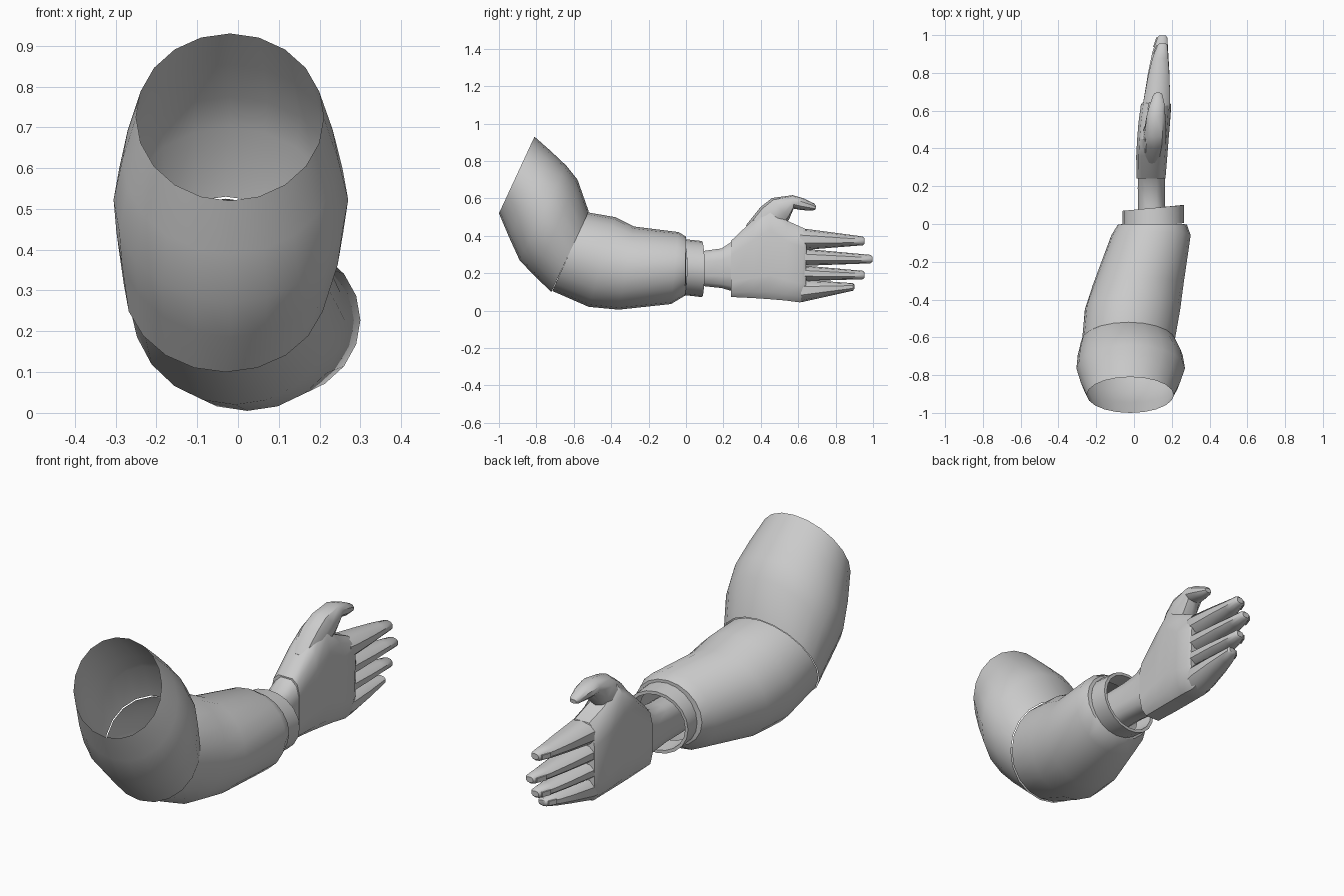
import bpy, bmesh, math
from mathutils import Vector

grey = bpy.data.materials.new("light_grey")
grey.diffuse_color = (0.6, 0.6, 0.6, 1)


def loft(name, rings, n=18, power=1.0, caps=True, angle=40):
    """Skin of rings; a ring is (top yz, bottom yz, left x, right x, skew)."""
    bm = bmesh.new()
    loops = []
    for top, bot, x0, x1, *skew in rings:
        s = skew[0] if skew else 0
        mid = Vector(((x0 + x1) / 2, (top[0] + bot[0]) / 2, (top[1] + bot[1]) / 2))
        u = Vector(((x1 - x0) / 2, s, 0))
        v = Vector((0, (top[0] - bot[0]) / 2, (top[1] - bot[1]) / 2))
        loop = []
        for i in range(n):
            a = math.tau * (i + 0.5 * (power < 1)) / n
            c, d = math.cos(a), math.sin(a)
            c = math.copysign(abs(c) ** power, c)
            d = math.copysign(abs(d) ** power, d)
            loop.append(bm.verts.new(mid + u * c + v * d))
        loops.append(loop)
    for a, b in zip(loops, loops[1:]):
        for i in range(n):
            j = (i + 1) % n
            bm.faces.new((a[i], b[i], b[j], a[j]))
    if caps:
        bm.faces.new(loops[0])
        bm.faces.new(loops[-1][::-1])
    bmesh.ops.recalc_face_normals(bm, faces=bm.faces)
    me = bpy.data.meshes.new(name)
    bm.to_mesh(me)
    bm.free()
    me.materials.append(grey)
    ob = bpy.data.objects.new(name, me)
    bpy.context.collection.objects.link(ob)
    bpy.ops.object.select_all(action='DESELECT')
    ob.select_set(True)
    bpy.context.view_layer.objects.active = ob
    bpy.ops.object.shade_smooth_by_angle(angle=math.radians(angle))
    return ob


# Upper sleeve, open at both ends
loft("upper_sleeve", [
    ((-.81, .93), (-1.0, .52), -.25, .21),
    ((-.725, .855), (-.945, .39), -.283, .245),
    ((-.64, .775), (-.89, .27), -.305, .27),
    ((-.58, .70), (-.81, .185), -.298, .258),
    ((-.52, .53), (-.72, .10), -.28, .22),
], n=20, caps=False)

# Forearm sleeve, turned in at the wrist end
loft("forearm_sleeve", [
    ((-.525, .525), (-.715, .105), -.275, .215),
    ((-.38, .50), (-.52, .02), -.26, .245),
    ((-.28, .45), (-.36, .005), -.217, .262),
    ((-.04, .42), (-.08, .035), -.12, .30),
    ((0, .395), (-.005, .08), -.085, .28),
    ((0, .375), (0, .09), -.05, .255),
], n=20, caps=False)

# Cuff with a thin rim and hollow inside
loft("cuff", [
    ((-.01, .382), (-.01, .083), -.06, .265, .015),
    ((.085, .372), (.085, .072), -.06, .265, .015),
    ((.085, .357), (.085, .087), -.045, .25, .015),
    ((-.01, .36), (-.01, .10), -.04, .245, .015),
], n=20, caps=False)

# Wrist
loft("wrist", [
    ((-.04, .32), (-.04, .13), .02, .165),
    ((.10, .322), (.10, .128), .02, .165),
    ((.19, .335), (.19, .118), .018, .165),
    ((.25, .375), (.25, .10), .02, .165),
], n=12, power=.7)

# Palm
loft("palm", [
    ((.24, .375), (.24, .07), .012, .168),
    ((.36, .49), (.36, .063), .01, .178),
    ((.45, .565), (.45, .056), .015, .185),
    ((.54, .485), (.53, .05), .022, .192),
    ((.64, .44), (.61, .04), .035, .198),
    ((.645, .425), (.64, .055), .045, .19),
], n=12, power=.55)

# Thumb
loft("thumb", [
    ((.32, .455), (.42, .36), .04, .15),
    ((.40, .555), (.51, .45), .04, .17),
    ((.46, .602), (.55, .485), .055, .172),
    ((.57, .617), (.575, .545), .065, .168),
    ((.63, .60), (.62, .537), .08, .165),
    ((.685, .573), (.675, .535), .10, .152),
    ((.695, .56), (.693, .54), .11, .145),
], n=10, power=.85)

# Fingers: base top, base bottom, tip top, tip bottom, tip y
fingers = {
    "index_finger": (.437, .325, .395, .35, .955),
    "middle_finger": (.33, .24, .297, .253, .997),
    "ring_finger": (.24, .158, .212, .168, .955),
    "little_finger": (.165, .05, .146, .108, .90),
}
for name, (bt, bb, tt, tb, ty) in fingers.items():
    rings = []
    for t, x0, x1 in ((-.1, .045, .19), (0, .045, .195), (.45, .072, .19),
                      (.75, .095, .183), (.97, .122, .178)):
        y = .64 + t * (ty - .64)
        rings.append(((y, bt + t * (tt - bt)), (y, bb + t * (tb - bb)), x0, x1))
    rings.append(((ty, tt - .008), (ty, tb + .008), .132, .17))
    loft(name, rings, n=10, power=.85)
    # Nail plate on the back of the fingertip
    zc = (tt + tb) / 2
    y0 = .64 + .83 * (ty - .64)
    y1 = .64 + .97 * (ty - .64)
    loft(name + "_nail", [
        ((y0, zc + .014), (y0, zc - .014), .1, .108),
        ((y1, zc + .013), (y1, zc - .013), .117, .125),
    ], n=4, power=.5)
